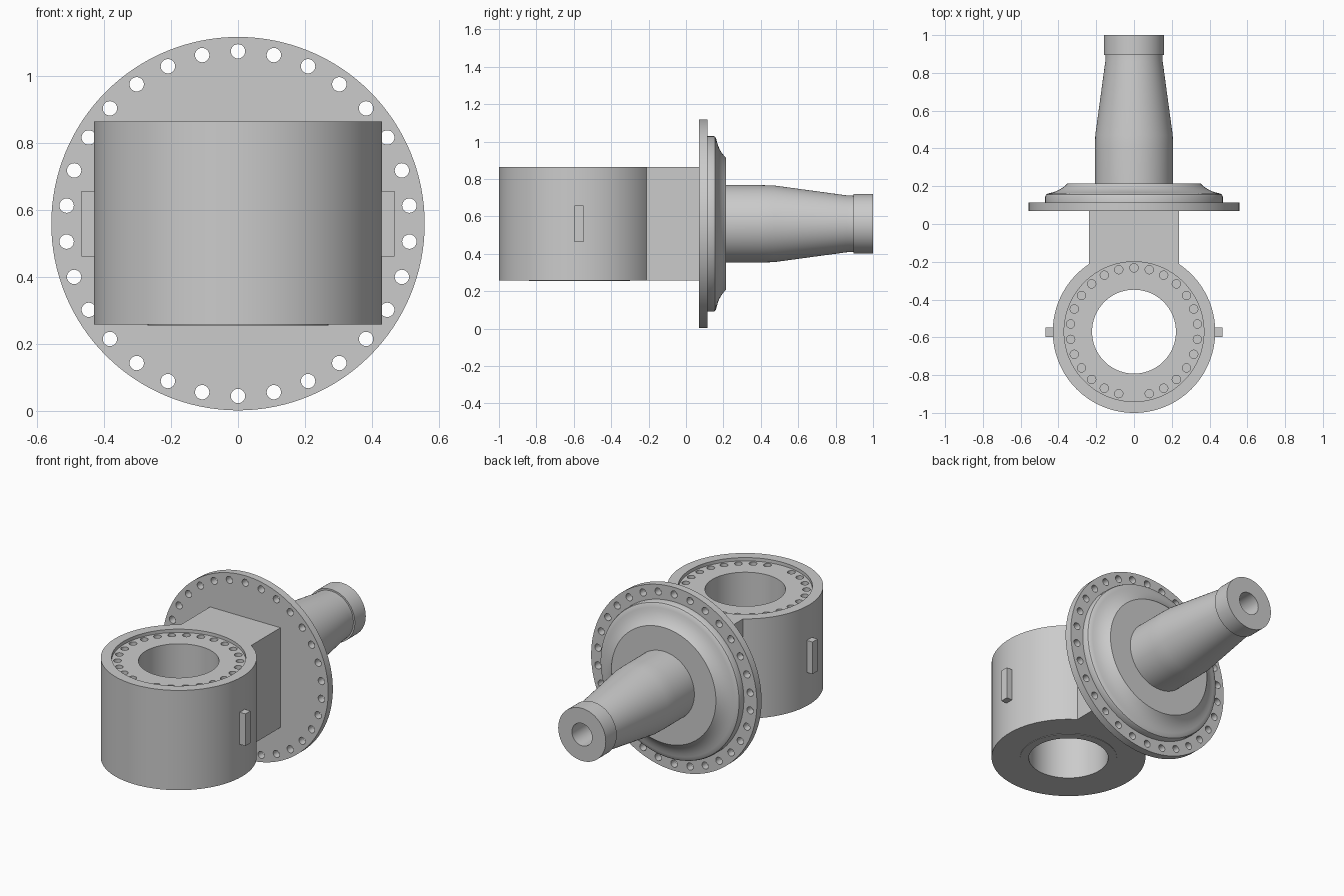
import bpy, bmesh
from math import sin, cos, pi, radians
from mathutils import Matrix, Vector

if "Cube" in bpy.data.objects:
    bpy.data.objects.remove(bpy.data.objects["Cube"])

ZC = 0.56      # height of the spindle axis
YC = -0.57     # centre of the vertical housing
Z0, Z1 = 0.258, 0.865


def finish(name, bm):
    bmesh.ops.recalc_face_normals(bm, faces=bm.faces)
    me = bpy.data.meshes.new(name)
    bm.to_mesh(me)
    bm.free()
    ob = bpy.data.objects.new(name, me)
    bpy.context.collection.objects.link(ob)
    return ob


def cylinders(name, centres, r, depth, axis='Z', seg=96):
    """One object holding a cylinder at every centre."""
    rot = Matrix.Rotation(pi / 2, 4, 'X') if axis == 'Y' else Matrix()
    bm = bmesh.new()
    for c in centres:
        bmesh.ops.create_cone(bm, cap_ends=True, segments=seg, radius1=r, radius2=r,
                              depth=depth, matrix=Matrix.Translation(c) @ rot)
    return finish(name, bm)


def box(name, lo, hi):
    bm = bmesh.new()
    bmesh.ops.create_cube(bm, size=1)
    lo, hi = Vector(lo), Vector(hi)
    bmesh.ops.scale(bm, vec=hi - lo, verts=bm.verts)
    bmesh.ops.translate(bm, vec=(lo + hi) / 2, verts=bm.verts)
    return finish(name, bm)


def lathe_y(name, profile, seg=96):
    """Revolve (radius, y) points about the spindle axis; radius 0 closes the end."""
    bm = bmesh.new()
    rings = []
    for r, y in profile:
        if r == 0:
            rings.append([bm.verts.new((0, y, ZC))] * seg)
        else:
            rings.append([bm.verts.new((r * cos(2 * pi * i / seg), y, ZC + r * sin(2 * pi * i / seg)))
                          for i in range(seg)])
    for a, b in zip(rings, rings[1:]):
        for i in range(seg):
            j = (i + 1) % seg
            bm.faces.new(list(dict.fromkeys((a[i], a[j], b[j], b[i]))))
    return finish(name, bm)


def boolean(ob, other, op='DIFFERENCE'):
    mod = ob.modifiers.new(op, 'BOOLEAN')
    mod.operation, mod.object, mod.solver = op, other, 'EXACT'
    bpy.context.view_layer.objects.active = ob
    bpy.ops.object.modifier_apply(modifier=mod.name)
    bpy.data.objects.remove(other)


# Vertical housing with square neck
housing = cylinders("housing", [(0, YC, (Z0 + Z1) / 2)], 0.43, Z1 - Z0, seg=128)
boolean(housing, box("neck", (-0.237, -0.45, Z0), (0.237, 0.08, Z1)), 'UNION')
boolean(housing, cylinders("bottom_boss", [(0, YC, 0.28)], 0.27, 0.05), 'UNION')

# Top recess, through bore and ring of blind holes (front one is missing)
boolean(housing, cylinders("recess", [(0, YC, Z1 + 0.03)], 0.37, 0.10))
boolean(housing, cylinders("bore", [(0, YC, ZC)], 0.222, 1.0))
angles = [2 * pi * i / 26 for i in range(26) if i != 13]
boolean(housing, cylinders("blind_holes",
        [(0.338 * sin(a), YC + 0.338 * cos(a), Z1) for a in angles], 0.022, 0.14, seg=24))

# Flange with bolt holes
flange = cylinders("flange", [(0, 0.0925, ZC)], 0.558, 0.045, 'Y', 128)
angles = [2 * pi * i / 30 for i in range(30)]
boolean(flange, cylinders("bolt_holes",
        [(0.515 * sin(a), 0.0925, ZC + 0.515 * cos(a)) for a in angles], 0.0215, 0.2, 'Y', 24))

# Flared hub behind the flange
hub = lathe_y("hub", [(0, 0.11), (0.47, 0.11), (0.47, 0.145), (0.466, 0.155), (0.457, 0.161),
                      (0.44, 0.165), (0.42, 0.171), (0.40, 0.179), (0.38, 0.191),
                      (0.363, 0.204), (0.352, 0.215), (0, 0.215)])

# Tapered spindle with collar and end bore
spindle = lathe_y("spindle", [(0, 0.20), (0.207, 0.20), (0.207, 0.39), (0.205, 0.47),
                              (0.152, 0.86), (0.150, 0.895), (0.16, 0.895), (0.16, 1.0),
                              (0.068, 1.0), (0.068, 0.5), (0, 0.5)])

# Side keys
keys = [box("key_" + n, (min(a, b), -0.597, 0.462), (max(a, b), -0.548, 0.657))
        for n, a, b in (("left", -0.468, -0.42), ("right", 0.42, 0.468))]

# Smooth shading with sharp edges kept
bpy.ops.object.select_all(action='DESELECT')
for ob in (housing, flange, hub, spindle):
    ob.select_set(True)
bpy.context.view_layer.objects.active = housing
bpy.ops.object.shade_smooth_by_angle(angle=radians(30))
